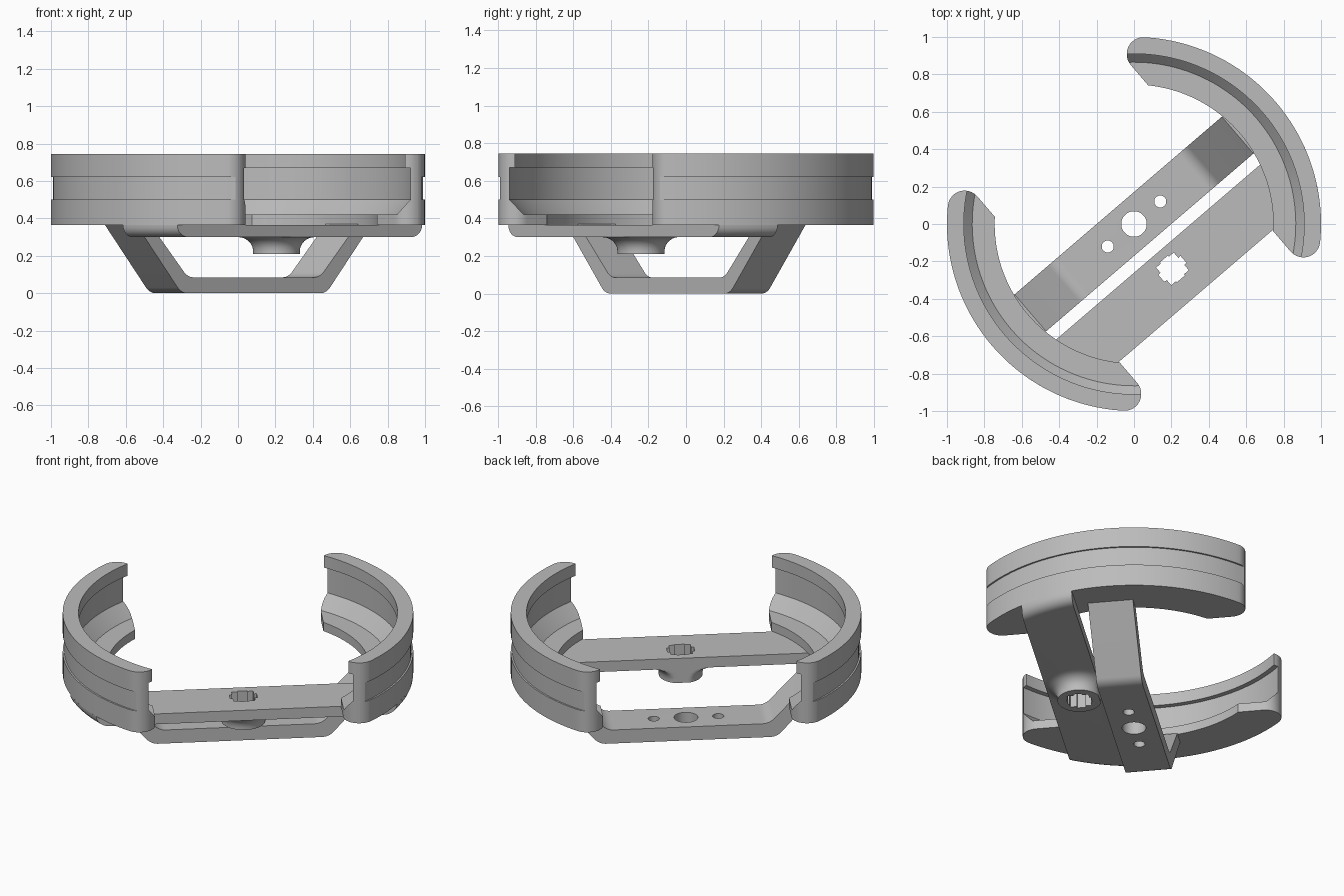
import bpy, bmesh
from math import sin, cos, pi, sqrt, radians, atan2
from mathutils import Vector

old = bpy.data.objects.get("Cube")
if old:
    bpy.data.objects.remove(old, do_unlink=True)

TURN = radians(40.6)      # the long axis runs diagonally
grey = bpy.data.materials.new("light_grey")
grey.use_nodes = True
grey.diffuse_color = (0.5, 0.5, 0.5, 1)
grey.node_tree.nodes["Principled BSDF"].inputs["Base Color"].default_value = (0.5, 0.5, 0.5, 1)


def loft(name, layers, closed=False):
    """Skin a stack of equal point loops; cap the ends or join them."""
    bm = bmesh.new()
    rows = [[bm.verts.new(p) for p in layer] for layer in layers]
    n = len(rows[0])
    pairs = list(zip(rows, rows[1:])) + ([(rows[-1], rows[0])] if closed else [])
    for a, b in pairs:
        for i in range(n):
            j = (i + 1) % n
            bm.faces.new((a[i], a[j], b[j], b[i]))
    if not closed:
        bm.faces.new(rows[0])
        bm.faces.new(rows[-1])
    bmesh.ops.recalc_face_normals(bm, faces=bm.faces)
    mesh = bpy.data.meshes.new(name)
    bm.to_mesh(mesh)
    bm.free()
    mesh.materials.append(grey)
    ob = bpy.data.objects.new(name, mesh)
    bpy.context.collection.objects.link(ob)
    return ob


def prism(name, outline, z0, z1):
    return loft(name, [[(x, y, z) for x, y in outline] for z in (z0, z1)])


def circle(r, n=48, x=0, y=0):
    return [(x + r * cos(2 * pi * i / n), y + r * sin(2 * pi * i / n)) for i in range(n)]


def box(x, y, half_x, half_y):
    return [(x - half_x, y - half_y), (x + half_x, y - half_y),
            (x + half_x, y + half_y), (x - half_x, y + half_y)]


def rounded(points, radius, steps=8):
    """Round the polygon corners that lie below the leg tops."""
    out = []
    for i, p in enumerate(points):
        p = Vector(p)
        if p.y > 0.3:
            out.append(p)
            continue
        a = (Vector(points[i - 1]) - p).normalized()
        b = (Vector(points[(i + 1) % len(points)]) - p).normalized()
        half = a.angle(b) / 2
        centre = p + (a + b).normalized() * radius / sin(half)
        s = p + a * radius * cos(half) / sin(half) - centre
        e = p + b * radius * cos(half) / sin(half) - centre
        for k in range(steps + 1):
            out.append(centre + s.lerp(e, k / steps).normalized() * radius)
    return out


def boolean(ob, cutter, operation):
    mod = ob.modifiers.new(operation.lower(), "BOOLEAN")
    mod.operation, mod.object, mod.solver = operation, cutter, "EXACT"
    bpy.context.view_layer.objects.active = ob
    bpy.ops.object.modifier_apply(modifier=mod.name)
    bpy.data.objects.remove(cutter, do_unlink=True)


def finish(ob, turn=TURN):
    ob.rotation_euler.z = turn
    bpy.ops.object.select_all(action="DESELECT")
    ob.select_set(True)
    bpy.context.view_layer.objects.active = ob
    bpy.ops.object.shade_smooth_by_angle(angle=radians(25))


# Curved jaws: a grooved ring section, trimmed to a segment with rounded ends
section = [(0.745, 0.365), (1, 0.365), (1, 0.5), (0.99, 0.5), (0.99, 0.62), (1, 0.62),
           (1, 0.745), (0.91, 0.745), (0.91, 0.67), (0.94, 0.67), (0.94, 0.5),
           (0.865, 0.42), (0.745, 0.42)]
cut, fil = 0.54, 0.09
cx = cut + fil
cy = sqrt((1 - fil) ** 2 - cx ** 2)
tangent = atan2(cy, cx)
corner = [(cx + fil * cos(a), cy + fil * sin(a))
          for a in [pi + (tangent - pi) * i / 12 for i in range(13)]]
corner += [(1.2 * cos(tangent), 1.2 * sin(tangent)), (1.6, 1.2 * sin(tangent))]
trim = corner + [(x, -y) for x, y in reversed(corner)]
for name, turn in (("left_jaw", TURN), ("right_jaw", TURN + pi)):
    N = 144
    jaw = loft(name, [[(r * cos(2 * pi * i / N), r * sin(2 * pi * i / N), z)
                       for r, z in section] for i in range(N)], closed=True)
    boolean(jaw, prism("jaw_trim", trim, 0.2, 0.9), "INTERSECT")
    finish(jaw, turn)

# Low cranked strap with sloping legs and three holes
half = [(0.83, 0.37), (0.73, 0.37), (0.465, 0.085)]
profile = [(0.51, 0)] + half + [(-x, z) for x, z in reversed(half)] + [(-0.51, 0)]
profile = rounded(profile, 0.09)
strap = loft("low_strap", [[(p.x, y, p.y) for p in profile] for y in (-0.13, 0.13)])
for x, r in ((0, 0.068), (0.185, 0.032), (-0.185, 0.032)):
    boolean(strap, prism("strap_hole", circle(r, 40, x), -0.1, 0.2), "DIFFERENCE")
finish(strap)

# Straight bar whose curved ends round under the jaws
NEAR, FAR = -0.507, -0.198


def bar_outline(r, z, steps=12):
    ys = [NEAR + (FAR - NEAR) * i / steps for i in range(steps + 1)]
    return ([(sqrt(r * r - y * y), y, z) for y in ys]
            + [(-sqrt(r * r - y * y), y, z) for y in reversed(ys)])


bend = 0.065
angles = [pi / 2 * i / 6 for i in range(7)]
bar = loft("straight_bar", [bar_outline(1 - bend + bend * sin(a), 0.365 - bend * cos(a))
                            for a in angles])

# Flared boss beneath the bar, kept flush with the bar sides
BOSS_Y = -0.316
flare = [(0.125, 0.21), (0.125, 0.225)]
flare += [(0.205 - 0.08 * cos(a), 0.225 + 0.075 * sin(a)) for a in angles[1:]]
flare += [(0.205, 0.305)]
boss = loft("flared_boss", [[(x, min(max(y, NEAR + 0.001), FAR - 0.001), z)
                             for x, y in circle(r, 64, 0, BOSS_Y)] for r, z in flare])

# Notched socket through the bar and boss
for part in (bar, boss):
    for hx, hy in ((0.062, 0.062), (0.078, 0.025), (0.028, 0.07)):
        boolean(part, prism("socket_cutter", box(0, BOSS_Y, hx, hy), 0.1, 0.5), "DIFFERENCE")
    finish(part)
